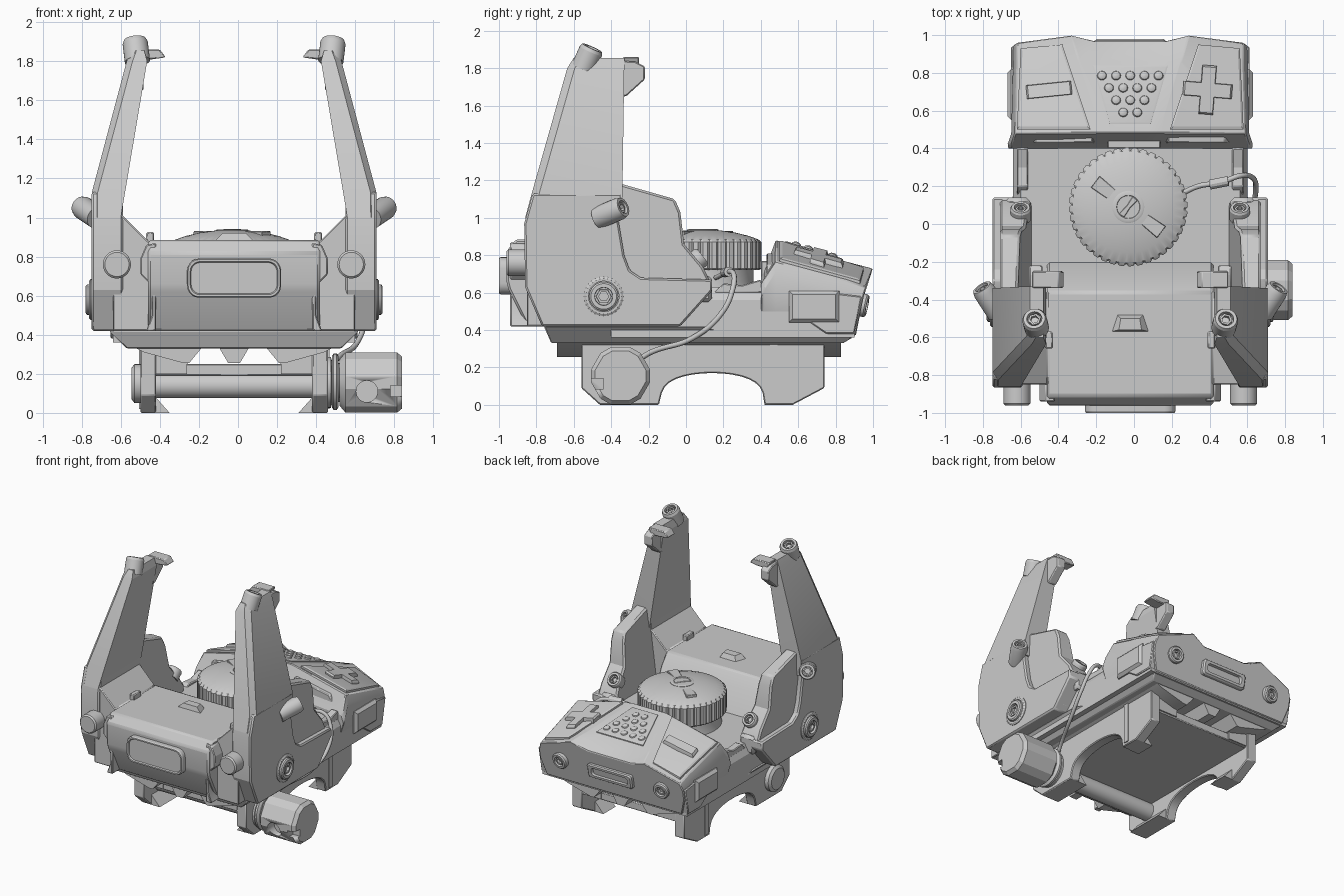
import bpy, bmesh, math
from mathutils import Vector

if "Cube" in bpy.data.objects:
    bpy.data.objects.remove(bpy.data.objects["Cube"])

parts = []
SIDES = ((1, "right"), (-1, "left"))

def mk(name, verts, faces, bev=0):
    bm = bmesh.new()
    vs = [bm.verts.new(v) for v in verts]
    for f in faces:
        bm.faces.new([vs[i] for i in f])
    bmesh.ops.recalc_face_normals(bm, faces=bm.faces)
    me = bpy.data.meshes.new(name)
    bm.to_mesh(me)
    bm.free()
    ob = bpy.data.objects.new(name, me)
    bpy.context.collection.objects.link(ob)
    if bev:
        m = ob.modifiers.new("bevel", 'BEVEL')
        m.width, m.segments, m.limit_method, m.angle_limit = bev, 1, 'ANGLE', 0.6
    parts.append(ob)
    return ob

def loft(name, rings, bev=0):
    n = len(rings[0])
    faces = [list(range(n)), [(len(rings) - 1) * n + i for i in range(n)]]
    for k in range(len(rings) - 1):
        for i in range(n):
            j = (i + 1) % n
            faces.append([k * n + i, k * n + j, k * n + n + j, k * n + n + i])
    return mk(name, [v for r in rings for v in r], faces, bev)

def place(axis, t, u, v):
    return {'x': (t, u, v), 'y': (u, t, v), 'z': (u, v, t)}[axis]

def prism(name, prof, axis, a, b, bev=0.006):
    return loft(name, [[place(axis, t, u, v) for u, v in prof] for t in (a, b)], bev)

def box(name, x0, x1, y0, y1, z0, z1, bev=0.006):
    return prism(name, [(x0, y0), (x1, y0), (x1, y1), (x0, y1)], 'z', z0, z1, bev)

def lathe(name, prof, p, d, n=28):
    q = Vector(d).to_track_quat('Z', 'Y')
    ang = [2 * math.pi * i / n for i in range(n)]
    return loft(name, [[Vector(p) + q @ Vector((r * math.cos(a), r * math.sin(a), h)) for a in ang] for r, h in prof])

def screw(name, p, d, r, h):
    lathe(name, [(r, 0), (r, h * .85), (r * .88, h), (r * .62, h), (r * .6, h - .03)], p, d)
    lathe(name + "_socket", [(r * .54, h - .035), (r * .52, h - .008), (r * .34, h - .008), (r * .34, h - .028)], p, d, 6)

def rrect(w, h, r, cx=0, cz=0):
    return [(cx + sx * (w - r) + r * math.cos(math.radians(a + k * 18)), cz + sz * (h - r) + r * math.sin(math.radians(a + k * 18)))
            for sx, sz, a in ((1, 1, 0), (-1, 1, 90), (-1, -1, 180), (1, -1, 270)) for k in range(6)]

# rail clamp: legs with arch, dovetail lips, plate and toothed top
arch = [(.14 - .275 * math.cos(a), .17 * math.sin(a) ** .6) for a in [math.pi * k / 16 for k in range(1, 16)]]
leg = [(-.56, .34), (-.56, .09), (-.46, 0), (-.145, 0)] + arch + [(.42, 0), (.57, 0), (.74, .09), (.74, .34)]
for s, n in SIDES:
    prism("clamp_leg_" + n, leg, 'x', s * .40, s * .48)
    for k, (y0, y1) in enumerate(((-.46, -.15), (.42, .57))):
        prism(f"dovetail_lip_{n}_{k}", [(s * .41, 0), (s * .33, 0), (s * .41, .09)], 'y', y0, y1, 0)
    prism("clamp_shoulder_" + n, [(s * .47, .34), (s * .47, .2), (s * .24, .2), (s * .24, .25), (s * .16, .34)], 'y', -.55, .73, 0)
    prism("plate_lip_" + n, [(s * .52, .34), (s * .46, .31), (s * .26, .255), (s * .23, .255), (s * .16, .34)], 'y', -.69, .83, 0)
    box("leg_rib_" + n, s * .47, s * .488, .45, .49, .02, .33, 0)
prism("center_tooth", [(-.08, .34), (-.03, .255), (.03, .255), (.08, .34)], 'y', -.69, .83, 0)
box("clamp_plate", -.42, .42, -.54, .72, .19, .25)
lathe("cross_bolt", [(.065, -.5), (.065, .5)], (0, -.35, .14), (1, 0, 0))
lathe("bolt_head", [(.1, 0), (.1, .05), (.08, .065)], (-.46, -.35, .15), (-1, 0, 0))

# clamp knob with side hole and small notch
def hexring(x, r):
    out = []
    for i in range(6):
        for o in (-.2, .2):
            a = i * math.pi / 3 + o
            out.append((x, -.35 + r * math.cos(a), .155 + r * math.sin(a)))
    return out
knob = loft("clamp_knob", [hexring(.54, .125), hexring(.57, .162), hexring(.835, .162), hexring(.86, .14)])
cutters = [lathe("knob_hole_cutter", [(.055, -.3), (.055, -.07)], (.68, -.35, .11), (0, 1, 0)),
           box("knob_slot_cutter", .80, .95, -.6, -.44, .085, .14, 0)]
for c in cutters:
    m = knob.modifiers.new("cut", 'BOOLEAN')
    m.object, m.operation, m.solver = c, 'DIFFERENCE', 'EXACT'
    c.hide_render = True
lathe("knob_neck", [(.13, 0), (.13, .02), (.10, .03), (.10, .1)], (.475, -.35, .155), (1, 0, 0))
lathe("tether_ring", [(.13, 0), (.145, .01), (.145, .025), (.13, .035)], (.5, -.35, .16), (1, 0, 0))

# lower plate, sides drawn in towards the bottom
low = [(-.76, .42), (-.72, .33), (.84, .33), (.89, .36), (.87, .40), (.2, .39), (.1, .42)]
loft("lower_plate", [[(s * (.55 + (z - .33)), y, z) for y, z in low] for s in (-1, 1)], .006)
loft("rear_deck", [[(-w, -.4, z), (w, -.4, z), (w, .9, z), (-w, .9, z)] for z, w in ((.36, .62), (.56, .62), (.63, .58))])

# front housing between the arms
prism("front_housing", [(-.85, .42), (-.95, .62), (-.96, .66), (-.96, .82), (-.91, .885), (-.36, .885), (-.29, .80), (-.2, .62), (-.2, .42)], 'x', -.44, .44, .012)
prism("arm_cradle", [(-.62, .42), (-.62, 1.02), (-.58, 1.02), (-.44, .88), (.44, .88), (.58, 1.02), (.62, 1.02), (.62, .42)], 'y', -.85, -.36)
loft("deck_bump", [[(-.10, -.57, .88), (.10, -.57, .88), (.07, -.48, .88), (-.07, -.48, .88)],
                   [(-.06, -.56, .92), (.06, -.56, .92), (.05, -.50, .92), (-.05, -.50, .92)]])
win = [(.24, .10, -.94), (.24, .10, -.99), (.235, .095, -1), (.225, .085, -1), (.22, .08, -.99)]
loft("front_window", [[(x, y, z) for x, z in rrect(w, h, .06 * h / .1, 0, .69)] for w, h, y in win])

# side cheeks, arms and their fittings
cheek = [(-.77, .42), (-.86, .63), (-.865, .97), (-.82, 1.13), (-.34, 1.13), (-.36, .98), (-.33, .8), (-.30, .72), (-.24, .68),
         (.14, .67), (.14, .61), (-.03, .42)]
inner = [(-.4, .45), (-.4, 1.2), (-.34, 1.18), (-.06, 1.10), (-.03, 1.03), (-.01, .86), (.09, .74), (.13, .66), (0, .45)]
for s, n in SIDES:
    prism("cheek_" + n, cheek, 'x', s * .57, s * .73, .01)
    loft("cheek_inner_" + n, [[(s * (.52 + (z - .6) * .13), y, z) for y, z in inner], [(s * .69, y, z) for y, z in inner]], .012)
    prism("nose_side_" + n, [(s * .4, .42), (s * .45, .42), (s * .42, .5), (s * .42, .65), (s * .48, .71), (s * .48, .79), (s * .45, .86), (s * .4, .87)],
          'y', -.94, -.84)
    # tapering arm
    loft("arm_" + n, [[(s * a, y0, z), (s * (b - .03), y0, z), (s * b, y0 + .04, z), (s * b, y1, z), (s * a, y1, z)]
                      for z, a, b, y0, y1 in ((1.0, .58, .73, -.86, -.345), (1.13, .558, .728, -.825, -.34), (1.80, .445, .55, -.635, -.33), (1.855, .46, .53, -.60, -.33))])
    prism("arm_hook_" + n, [(-.35, 1.84), (-.27, 1.835), (-.22, 1.81), (-.22, 1.74), (-.32, 1.65), (-.35, 1.65)], 'x', s * .465, s * .535)
    prism("arm_flag_" + n, [(s * .5, 1.81), (s * .42, 1.81), (s * .35, 1.82), (s * .38, 1.86), (s * .52, 1.86)], 'y', -.34, -.25)
    box("deck_stop_" + n, s * .41, s * .45, -.66, -.57, .87, .925)
    lathe("front_plug_" + n, [(.072, 0), (.072, .10), (.062, .11)], (s * .6, -.85, .76), (0, -1, 0))
    lathe("side_boss_" + n, [(.105, 0), (.105, .015), (.095, .022), (.082, .022), (.082, .002)], (s * .72, -.44, .58), (s, 0, 0))
    screw("side_bolt_" + n, (s * .71, -.44, .58), (s, 0, 0), .078, .05)
    screw("arm_screw_" + n, (s * .70, -.47, 1.0), (s * .45, .7, .3), .06, .17)
    screw("top_screw_" + n, (s * .495, -.55, 1.80), (s * .12, .45, 1), .065, .12)
    screw("cheek_screw_" + n, (s * .58, .03, .75), (0, .75, .6), .055, .075)
    box("cheek_foot_" + n, s * .53, s * .66, -.05, .14, .55, .69, .02)

# knurled dial with domed cap and slotted centre
DX, DY = -.01, .09
lathe("dial_collar", [(.29, .6), (.27, .66), (.27, .73)], (DX, DY, 0), (0, 0, 1), 40)
def dial_ring(z, r, tooth):
    return [(DX + (r - (tooth if i % 4 > 2 else 0)) * math.cos(i * math.pi / 80),
             DY + (r - (tooth if i % 4 > 2 else 0)) * math.sin(i * math.pi / 80), z) for i in range(160)]
loft("dial", [dial_ring(*a) for a in ((.72, .3, 0), (.73, .314, .012), (.87, .314, .012), (.885, .296, 0), (.905, .24, 0),
                                      (.922, .17, 0), (.933, .09, 0), (.936, .03, 0))])
def turned(name, l, w, z0, z1, a):
    c, t = math.cos(a), math.sin(a)
    return prism(name, [(DX + u * c - v * t, DY + u * t + v * c) for u, v in ((-l, -w * 1.2), (0, -w * .8), (l, -w * 1.2), (l, w * 1.2), (0, w * .8), (-l, w * 1.2))], 'z', z0, z1, .003)
turned("dial_bar", .22, .032, .88, .93, -.65)
lathe("dial_hub", [(.085, .91), (.085, .936), (.075, .94), (.062, .94), (.06, .937)], (DX, DY, 0), (0, 0, 1))
turned("dial_coin_bar", .058, .014, .92, .941, .9)

# rear control housing: faceted crown
def station(y, xi, zc, zi, xo, zo, lean=0):
    half = [(xi * .6, zc), (xi, zi), (xo, zo), (xo + .02, zo - .06), (.62, .5), (.58, .37)]
    pts = half + [(-x, z) for x, z in reversed(half)]
    return [(x, y + (.02 if lean and abs(x) == xi else 0) - lean * (.73 - z), z) for x, z in pts]
loft("control_housing", [station(.40, .13, .68, .68, .63, .64), station(.42, .13, .72, .72, .63, .68), station(.48, .15, .88, .88, .61, .77),
                         station(.86, .27, .765, .765, .60, .665), station(.98, .31, .68, .73, .60, .63, .2)], .006)
def surf(x, y):
    t = (y - .48) / .49
    zi, xi, zo, xo = .88 - .15 * t, .15 + .16 * t, .77 - .14 * t, .61 - .01 * t
    return zi + (zo - zi) * max(0, (abs(x) - xi) / (xo - xi))
def pad(name, pts, h, inset=.93):
    cx, cy = sum(p[0] for p in pts) / len(pts), sum(p[1] for p in pts) / len(pts)
    sh = [(cx + (x - cx) * inset, cy + (y - cy) * inset) for x, y in pts]
    return loft(name, [[(x, y, surf(x, y) - .02) for x, y in pts], [(x, y, surf(x, y) + h * .7) for x, y in pts],
                       [(x, y, surf(x, y) + h) for x, y in sh]])
def spun(pts, cx, cy, a):
    return [(cx + x * math.cos(a) - y * math.sin(a), cy + x * math.sin(a) + y * math.cos(a)) for x, y in pts]
for s, n in SIDES:
    pad("button_" + n, [(s * .21, .5), (s * .36, .95), (s * .58, .93), (s * .60, .5)], .022)
    prism("button_lip_" + n, [(s * .18, .70), (s * .2, .81), (s * .5, .75), (s * .55, .67)], 'y', .43, .475)
    loft("housing_flank_" + n, [[(s * x, .55 + i, .44 + i), (s * x, .55 + i, .61 - i), (s * x, .82 - i, .61 - i), (s * x, .82 - i, .44 + i)]
                                for x, i in ((.58, 0), (.63, 0), (.65, .02))])
    prism("flank_wedge_" + n, [(.62, .47), (.77, .6), (.94, .58), (.90, .38), (.75, .38)], 'x', s * .56, s * .632)
    screw("rear_screw_" + n, (s * .43, .91, .54), (s * .1, 1, -.2), .062, .06)
    prism("deck_rib_" + n, [(.15, .6), (.2, .65), (.3, .64), (.4, .67), (.42, .6)], 'x', s * .54, s * .60)
a, b = .13, .038
pad("plus_mark", spun([(-a, -b), (-b, -b), (-b, -a), (b, -a), (b, -b), (a, -b), (a, b), (b, b), (b, a), (-b, a), (-b, b), (-a, b)], .41, .71, -.08), .045)
pad("minus_mark", spun([(-.12, -.036), (.12, -.036), (.12, .036), (-.12, .036)], -.43, .71, .1), .045)
pad("center_pad", [(-.11, .53), (.11, .53), (.20, .84), (-.20, .84)], .012)
for count, y in ((5, .785), (4, .72), (3, .655), (2, .59)):
    for i in range(count):
        x = (i - (count - 1) / 2) * .075
        lathe("grip_dot", [(.026, 0), (.022, .008), (.012, .013), (.003, .015)], (x, y, surf(0, y) + .011), (0, .29, 1), 12)
box("dial_latch", -.12, .16, .40, .46, .6, .77)
# rear slot frame, leaning with the rear face
slot = [(.19, .055, .92), (.19, .055, .965), (.18, .048, .975), (.155, .03, .975), (.15, .027, .955)]
loft("rear_slot", [[(x, y - .2 * (.55 - z), z) for x, z in rrect(w, h, .02, 0, .53)] for w, h, y in slot])

# tether cable from the dial cap to the knob
path = [(.27, .16, .68), (.36, .2, .70), (.48, .22, .71), (.58, .255, .70), (.64, .25, .62), (.665, .19, .49), (.63, .04, .36), (.53, -.19, .28), (.51, -.24, .25)]
cu = bpy.data.curves.new("tether_cable", 'CURVE')
cu.dimensions, cu.bevel_depth, cu.bevel_resolution = '3D', .014, 2
sp = cu.splines.new('BEZIER')
sp.bezier_points.add(len(path) - 1)
for bp, p in zip(sp.bezier_points, path):
    bp.co = p
    bp.handle_left_type = bp.handle_right_type = 'AUTO'
cable = bpy.data.objects.new("tether_cable", cu)
bpy.context.collection.objects.link(cable)
lathe("cable_sleeve", [(.026, -.05), (.026, .05)], (.47, .218, .71), (1, .2, .05), 12)

# shading, then shift to the off-centre symmetry line
bpy.ops.object.select_all(action='DESELECT')
for ob in parts:
    ob.select_set(True)
bpy.context.view_layer.objects.active = parts[0]
bpy.ops.object.shade_smooth_by_angle(angle=math.radians(22))
for ob in parts + [cable]:
    ob.location.x = -.02
for c in cutters:
    c.hide_set(True)
